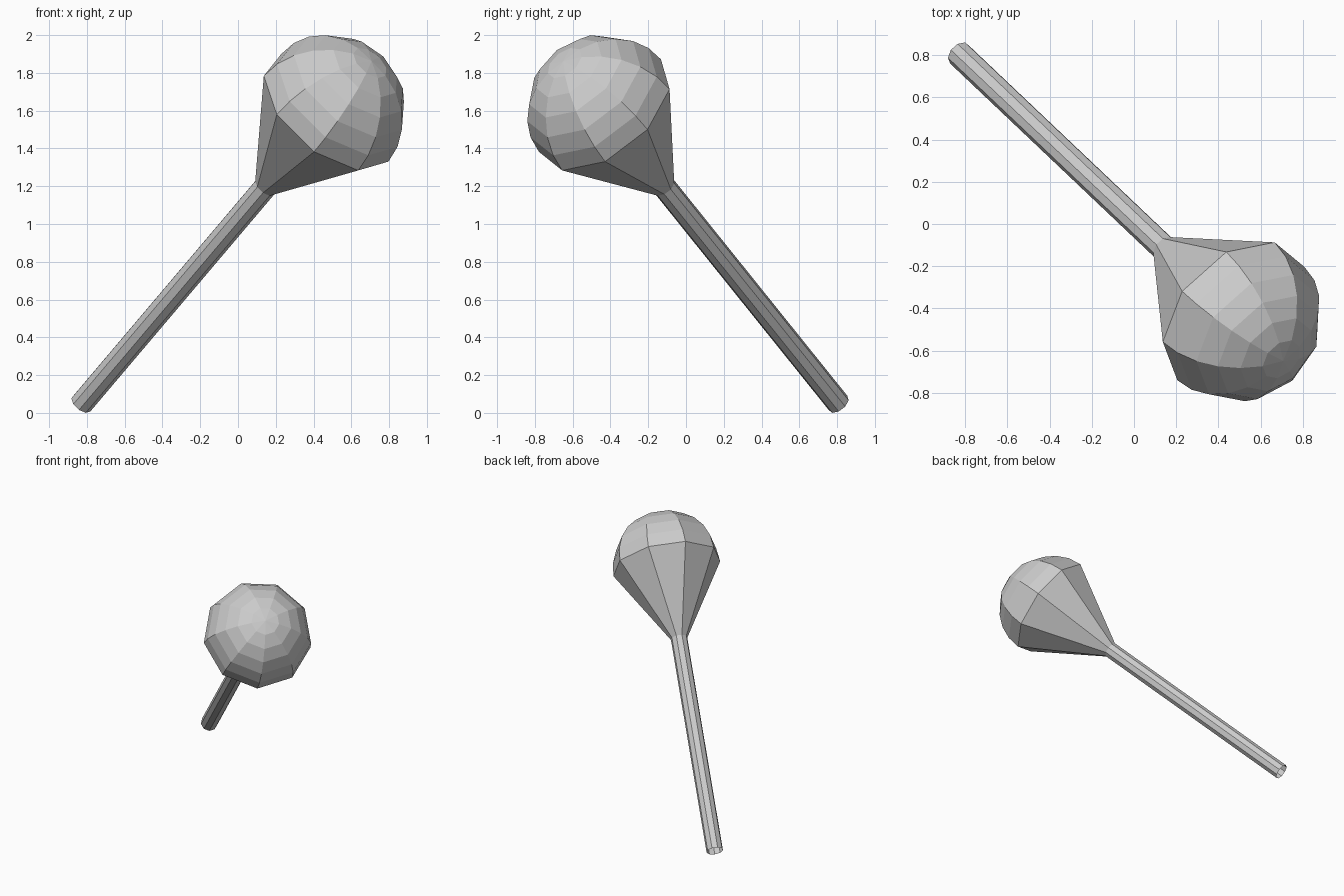
import bpy, bmesh, math
from mathutils import Vector, Matrix

if "Cube" in bpy.data.objects:
    bpy.data.objects.remove(bpy.data.objects["Cube"])

SIDES = 9
TAIL = Vector((-0.83, 0.808, 0.048))      # centre of the handle's open end
CENTRE = Vector((0.48, -0.434, 1.594))    # centre of the round head
R = 0.412                                 # head radius
GRIP = 0.063                              # handle radius
axis = (CENTRE - TAIL).normalized()
length = (CENTRE - TAIL).length
NECK = length - 0.61

# Tilted frame: local z runs along the handle, local x points at one corner
side = Vector((-0.351, -0.131, 0.198))
side = (side - axis * side.dot(axis)).normalized()
frame = Matrix((side, axis.cross(side), axis)).transposed().to_4x4()
frame.translation = TAIL


def turned(name, profile):
    """Revolve (radius, height) points into a flat-faced nine-sided shell."""
    bm = bmesh.new()
    rings = []
    for r, h in profile:
        n = 1 if r < 1e-5 else SIDES
        rings.append([bm.verts.new(frame @ Vector((r * math.cos(i * math.tau / SIDES),
                                                   r * math.sin(i * math.tau / SIDES), h)))
                      for i in range(n)])
    for low, high in zip(rings, rings[1:]):
        for i in range(SIDES):
            j = (i + 1) % SIDES
            if len(high) == 1:
                bm.faces.new((low[i], low[j], high[0]))
            else:
                bm.faces.new((low[i], low[j], high[j], high[i]))
    mesh = bpy.data.meshes.new(name)
    bm.to_mesh(mesh)
    bm.free()
    obj = bpy.data.objects.new(name, mesh)
    bpy.context.collection.objects.link(obj)
    return obj


# Thin straight handle, open at the tail
turned("handle", [(GRIP, 0), (GRIP, NECK)])

# Flared cone closed by a half-sphere dome
dome = [(R * math.cos(math.radians(a)), length + R * math.sin(math.radians(a)))
        for a in range(0, 91, 15)]
turned("head", [(GRIP, NECK)] + dome)
